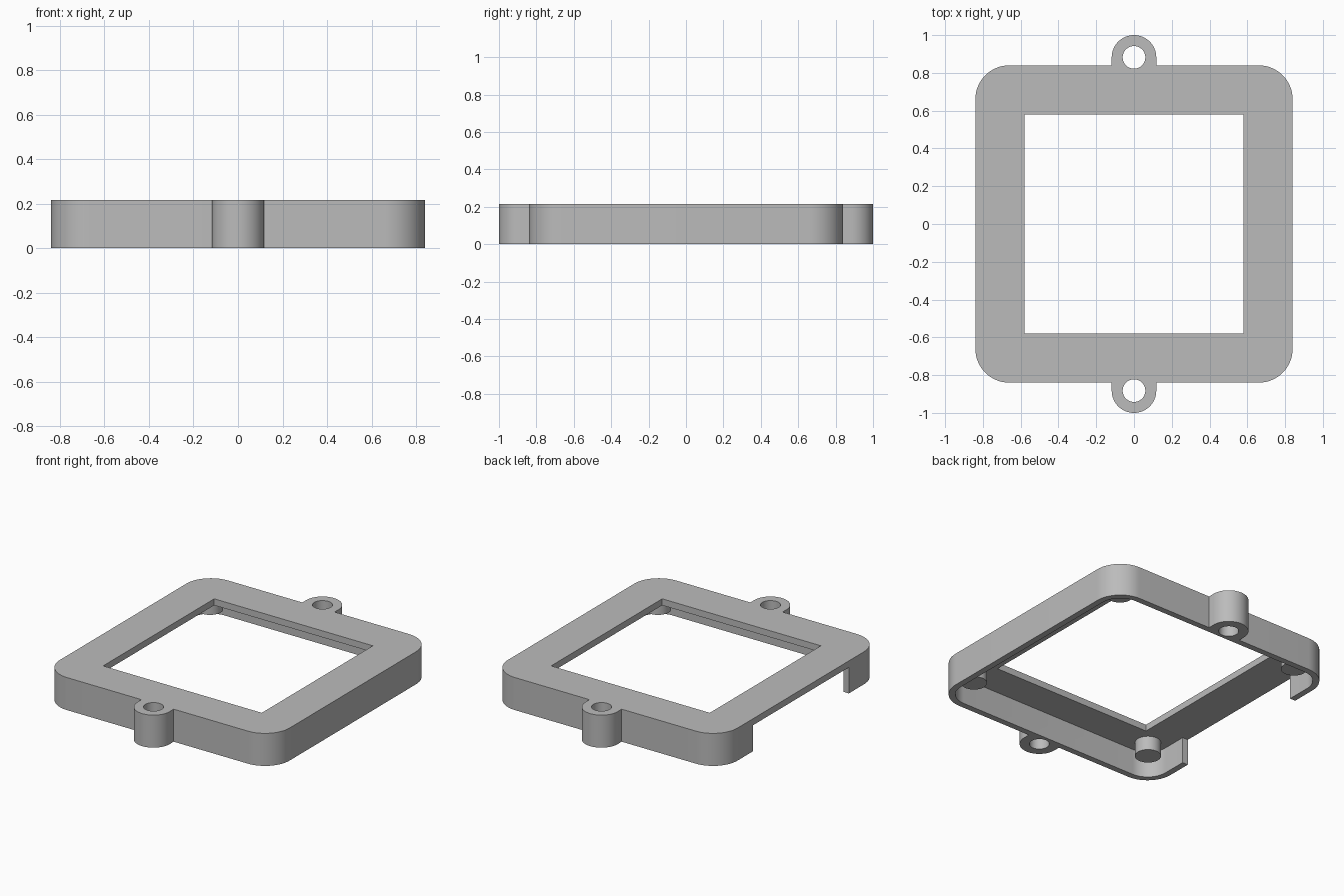
import bpy, bmesh
from math import cos, sin, radians

if "Cube" in bpy.data.objects:
    bpy.data.objects.remove(bpy.data.objects["Cube"], do_unlink=True)

HALF, HEIGHT, CORNER = 0.84, 0.215, 0.18   # outer frame
WALL, UNDERSIDE = 0.04, 0.172              # skirt thickness, underside of top plate
WINDOW, NOTCH = 0.58, 0.5                  # half sizes of openings
LUG_Y, LUG_R, HOLE_R = 0.882, 0.118, 0.06
POST, POST_R, POST_Z = 0.68, 0.078, 0.08

grey = bpy.data.materials.new("grey plastic")
grey.use_nodes = True
colour = (0.5, 0.5, 0.5, 1)
grey.diffuse_color = colour
grey.node_tree.nodes["Principled BSDF"].inputs["Base Color"].default_value = colour


def arc(cx, cy, r, start, end, steps):
    angles = [radians(start + (end - start) * i / steps) for i in range(steps + 1)]
    return [(cx + r * cos(a), cy + r * sin(a)) for a in angles]


def circle(cx, cy, r):
    return arc(cx, cy, r, 0, 360, 48)[:-1]


def box(x0, x1, y0, y1):
    return [(x0, y0), (x1, y0), (x1, y1), (x0, y1)]


def rounded_square(half, r):
    c = half - r
    return [p for i, (sx, sy) in enumerate([(1, 1), (-1, 1), (-1, -1), (1, -1)])
            for p in arc(sx * c, sy * c, r, 90 * i, 90 * i + 90, 16)]


def prism(name, outline, z0, z1):
    """Extrude a counter-clockwise outline between two heights."""
    bm = bmesh.new()
    face = bm.faces.new([bm.verts.new((x, y, z0)) for x, y in outline])
    top = bmesh.ops.extrude_face_region(bm, geom=[face])["geom"]
    bmesh.ops.translate(bm, vec=(0, 0, z1 - z0),
                        verts=[v for v in top if isinstance(v, bmesh.types.BMVert)])
    bmesh.ops.recalc_face_normals(bm, faces=bm.faces)
    mesh = bpy.data.meshes.new(name)
    bm.to_mesh(mesh)
    bm.free()
    mesh.materials.append(grey)
    obj = bpy.data.objects.new(name, mesh)
    bpy.context.collection.objects.link(obj)
    return obj


def select(obj):
    bpy.ops.object.select_all(action='DESELECT')
    obj.select_set(True)
    bpy.context.view_layer.objects.active = obj


def cut(obj, outline, z0, z1):
    cutter = prism("cutter", outline, z0, z1)
    cutter.hide_render = True
    select(obj)
    mod = obj.modifiers.new("cut", 'BOOLEAN')
    mod.operation, mod.solver, mod.object = 'DIFFERENCE', 'EXACT', cutter
    bpy.ops.object.modifier_apply(modifier=mod.name)
    bpy.data.objects.remove(cutter, do_unlink=True)


# Frame outline: rounded square with a screw lug at the back and front
square = rounded_square(HALF, CORNER)
half_count = len(square) // 2
quarter = half_count // 2
back_lug = ([(LUG_R, HALF)] + arc(0, LUG_Y, LUG_R, 0, 180, 32) + [(-LUG_R, HALF)])
front_lug = [(-x, -y) for x, y in back_lug]
outline = (square[:quarter] + back_lug + square[quarter:quarter + half_count]
           + front_lug + square[quarter + half_count:])
frame = prism("frame", outline, 0, HEIGHT)

# Hollow underside, window, side notch and screw holes
cut(frame, rounded_square(HALF - WALL, CORNER - WALL), -0.1, UNDERSIDE)
cut(frame, box(-WINDOW, WINDOW, -WINDOW, WINDOW), -0.1, 0.4)
cut(frame, box(-1, -0.7, -NOTCH, NOTCH), -0.1, UNDERSIDE)
for side in (1, -1):
    cut(frame, circle(0, side * LUG_Y, HOLE_R), -0.1, 0.4)
select(frame)
bpy.ops.object.shade_smooth_by_angle(angle=radians(30))

# Corner posts under the top plate
for x, x_name in ((POST, "left"), (-POST, "right")):
    for y, y_name in ((-POST, "front"), (POST, "back")):
        post = prism(f"{y_name}_{x_name}_post", circle(x, y, POST_R),
                     POST_Z, UNDERSIDE + 0.01)
        select(post)
        bpy.ops.object.shade_smooth_by_angle(angle=radians(30))
